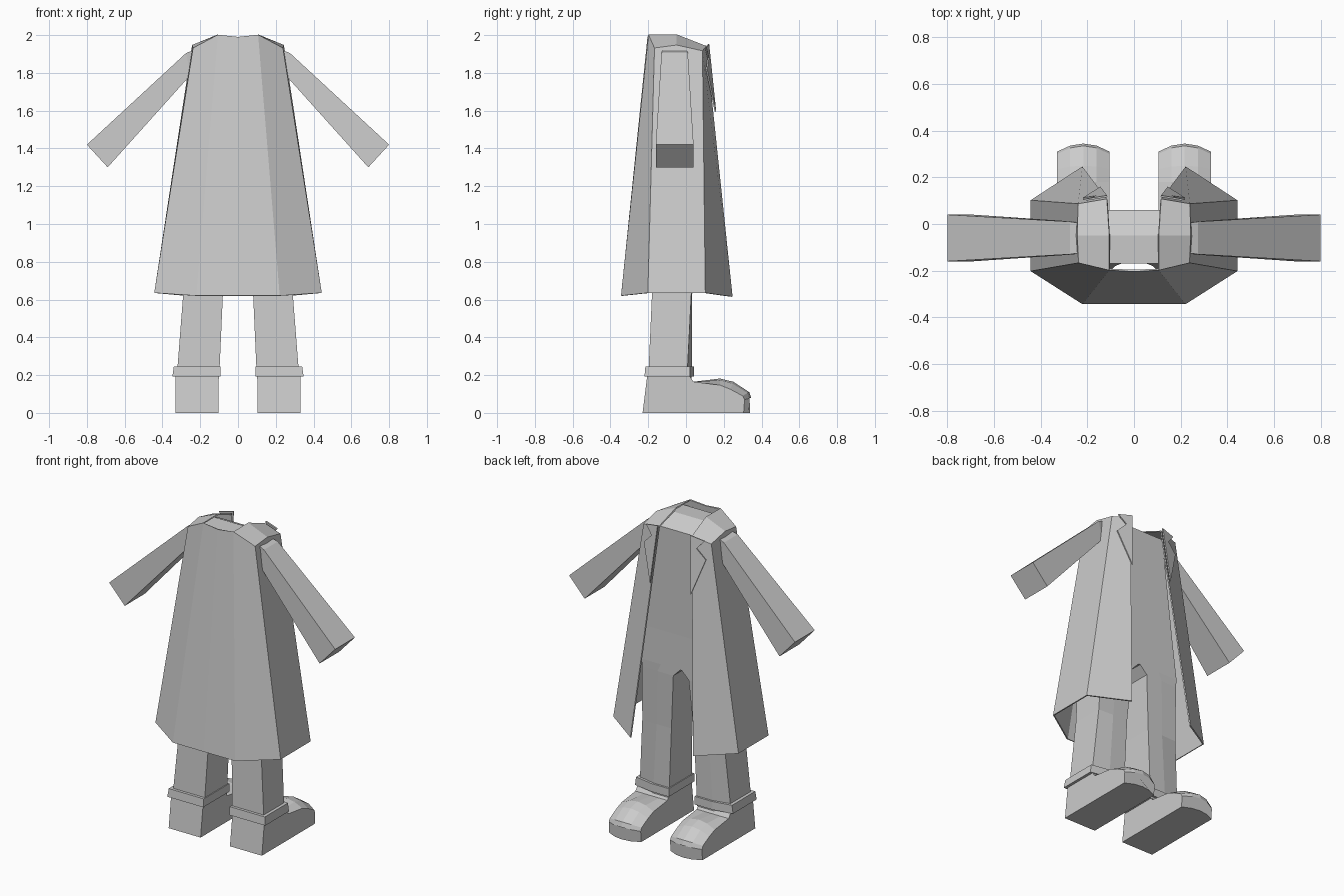
import bpy
import bmesh
from mathutils import Vector

cube = bpy.data.objects.get("Cube")
if cube:
    bpy.data.objects.remove(cube, do_unlink=True)

GREY = (0.6, 0.6, 0.6, 1.0)
mat = bpy.data.materials.new("plain grey")
mat.use_nodes = True
mat.diffuse_color = GREY
bsdf = next(n for n in mat.node_tree.nodes if n.type == "BSDF_PRINCIPLED")
bsdf.inputs["Base Color"].default_value = GREY


def make(name, verts, faces, thickness=0.0, mirror=True):
    """Flat shaded mesh, mirrored to the other side and optionally thickened."""
    bm = bmesh.new()
    vs = [bm.verts.new(v) for v in verts]
    for f in faces:
        bm.faces.new([vs[i] for i in f])
    bmesh.ops.recalc_face_normals(bm, faces=bm.faces)
    mesh = bpy.data.meshes.new(name)
    bm.to_mesh(mesh)
    bm.free()
    mesh.materials.append(mat)
    obj = bpy.data.objects.new(name, mesh)
    bpy.context.collection.objects.link(obj)
    if mirror:
        obj.modifiers.new("mirror", "MIRROR").use_clip = True
    if thickness:
        solid = obj.modifiers.new("thickness", "SOLIDIFY")
        solid.thickness = thickness
        solid.offset = 0
    return obj


def loft(name, rings, mirror=True):
    """Join equal rings of points and cap both ends."""
    n = len(rings[0])
    faces = []
    for r in range(len(rings) - 1):
        for i in range(n):
            j = (i + 1) % n
            faces.append((r * n + i, r * n + j, (r + 1) * n + j, (r + 1) * n + i))
    last = (len(rings) - 1) * n
    faces += [tuple(range(n)), tuple(range(last, last + n))]
    return make(name, [p for ring in rings for p in ring], faces, mirror=mirror)


# Coat: top and bottom edge running from the back centre to the open front
top = [(0, -0.20, 1.99), (0.105, -0.195, 2.0), (0.235, -0.165, 1.93),
       (0.237, 0.085, 1.915), (0.115, 0.105, 1.94)]
hem = [(0, -0.34, 0.62), (0.22, -0.34, 0.62), (0.44, -0.2, 0.635),
       (0.44, 0.1, 0.635), (0.22, 0.243, 0.615)]
ridge = [(0.24, -0.05, 1.945), (0.105, -0.05, 2.0)]
n = len(top)
coat_faces = [(i, i + 1, n + i + 1, n + i) for i in range(n - 1)]
outer, inner = 2 * n, 2 * n + 1
coat_faces[2] = (2, outer, 3, n + 3, n + 2)
coat_faces += [(1, 2, outer, inner), (inner, outer, 3, 4)]
make("coat", top + hem + ridge, coat_faces, thickness=0.008)

# Lapels: notched plates lying on the front panels
a, b, c, d = (Vector(p) for p in (top[4], top[3], hem[3], hem[4]))
outline = [(0, 0), (0.75, 0), (0.3, 0.05), (0.72, 0.09), (0, 0.27)]
lapel = [a.lerp(b, u).lerp(d.lerp(c, u), v) + Vector((0, 0.014, 0.012))
         for u, v in outline]
make("lapel", lapel, [tuple(range(len(lapel)))], thickness=0.008)

# Sleeves: each section is top x, top z, bottom x, bottom z, back y, front y
sleeve = [(0.21, 1.93, 0.21, 1.81, -0.12, 0.0),
          (0.275, 1.905, 0.25, 1.79, -0.13, 0.01),
          (0.80, 1.42, 0.69, 1.30, -0.16, 0.04)]
loft("sleeve", [[(xt, y0, zt), (xt, y1, zt), (xb, y1, zb), (xb, y0, zb)]
                for xt, zt, xb, zb, y0, y1 in sleeve])

# Torso, closed by a sloping top at the neck
side = [(-0.17, 1.03), (0.05, 1.03), (0.05, 1.25), (0.06, 1.92),
        (-0.05, 1.975), (-0.17, 1.97)]
loft("torso", [[(s * (0.28 - 0.13 * (z - 1.03)), y, z) for y, z in side]
               for s in (-1, 1)], mirror=False)


# Trouser legs: z, inner x, outer x, back y, outer front y, front y
def leg_ring(z, x0, x1, y0, y1, y2):
    return [(x0, y0, z), (x1, y0, z), (x1, y1, z), ((x0 + x1) / 2, y2, z), (x0, y2, z)]


loft("trouser_leg", [leg_ring(*s) for s in (
    (0.18, 0.10, 0.325, -0.20, 0.005, 0.03),
    (0.63, 0.08, 0.29, -0.18, 0.028, 0.033),
    (0.98, 0.055, 0.28, -0.17, 0.045, 0.05),
    (1.03, 0.005, 0.28, -0.17, 0.05, 0.05))])

# Cuffs
loft("cuff", [leg_ring(z, 0.092, x1, y0, 0.02, 0.043) for z, x1, y0 in (
    (0.193, 0.347, -0.22), (0.245, 0.34, -0.215))])

# Shoes: y of the top, y of the sole, height, side drop, roundness of the toe
stations = [(-0.205, -0.23, 0.20, 0, 0), (0.015, 0.015, 0.20, 0, 0),
            (0.04, 0.04, 0.165, 0, 0), (0.18, 0.18, 0.182, 0.035, 0),
            (0.25, 0.25, 0.165, 0.04, 0.015), (0.335, 0.32, 0.11, 0.02, 0.035),
            (0.345, 0.34, 0.08, 0.01, 0.035)]
columns = (-1, -0.5, 0, 0.5, 1)
shoe = []
for y_top, y_sole, height, drop, rounding in stations:
    ring = [(0.217 + 0.113 * t, y_top - rounding * t * t, height - drop * t * t)
            for t in columns]
    ring += [(0.217 + 0.113 * t, y_sole - rounding * t * t, 0) for t in reversed(columns)]
    shoe.append(ring)
loft("shoe", shoe)
